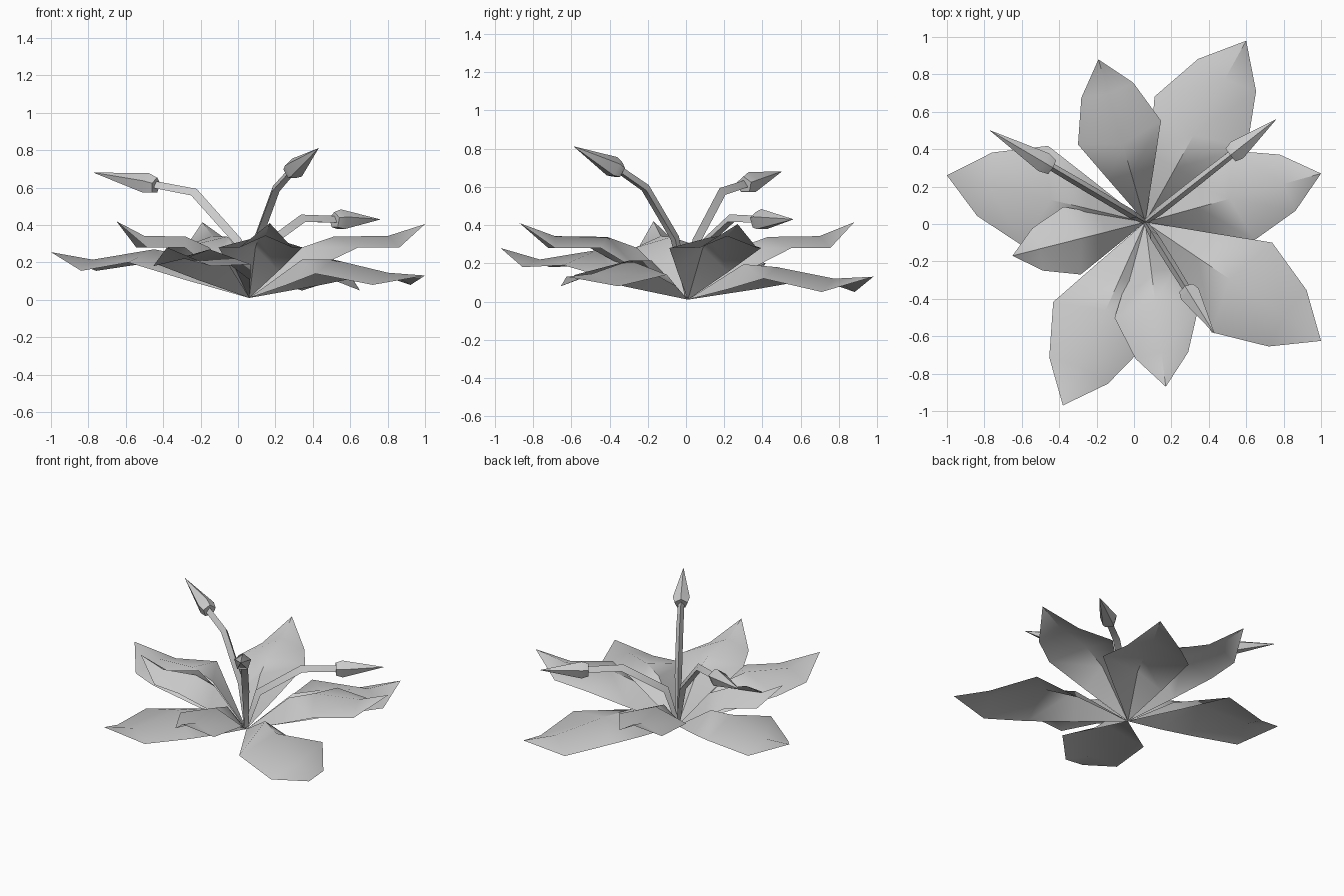
import bpy
import math
from mathutils import Vector

if "Cube" in bpy.data.objects:
    bpy.data.objects.remove(bpy.data.objects["Cube"])

ROOT = Vector((0.06, 0.01, 0.0))

grey = bpy.data.materials.new("pale_grey")
grey.use_nodes = True
COLOUR = (0.6, 0.6, 0.6, 1)
grey.diffuse_color = COLOUR
grey.node_tree.nodes["Principled BSDF"].inputs["Base Color"].default_value = COLOUR


def make_object(name, verts, faces):
    mesh = bpy.data.meshes.new(name)
    mesh.from_pydata(verts, [], faces)
    mesh.materials.append(grey)
    obj = bpy.data.objects.new(name, mesh)
    bpy.context.collection.objects.link(obj)
    bpy.ops.object.select_all(action="DESELECT")
    obj.select_set(True)
    bpy.context.view_layer.objects.active = obj
    bpy.ops.object.shade_smooth_by_angle(angle=math.radians(40))


def petal(name, tip, ridge_heights, edge1, edge2):
    """Ridged petal: root point, three rows of three points and a tip."""
    axis = Vector((tip[0], tip[1], 0)) - ROOT
    side = Vector((-axis.y, axis.x, 0))

    def at(along, across, z):
        return ROOT + axis * along + side * across + Vector((0, 0, z))

    rows = ((0.3, 0.3, 0.14, edge1 * 0.55), (0.55, 0.48, 0.255, edge1),
            (0.81, 0.79, 0.16, edge2))
    verts = [at(0, 0, 0.01)]
    for (along, ridge, half, edge), top in zip(rows, ridge_heights):
        verts += [at(along, half, edge), at(ridge, 0, top), at(along, -half, edge)]
    verts.append(at(1, 0, tip[2]))
    faces = [(0, 2, 1), (0, 3, 2)]
    for i in (1, 4):
        faces += [(i, i + 1, i + 4, i + 3), (i + 1, i + 2, i + 5, i + 4)]
    faces += [(7, 8, 10), (8, 9, 10)]
    make_object(name, verts, faces)


def tube(name, points, radii, sides, direction):
    """Rings swept along a radial path, given as (distance, height)."""
    out = Vector((math.cos(direction), math.sin(direction), 0))
    across = Vector((-out.y, out.x, 0))
    path = [ROOT + out * r + Vector((0, 0, z)) for r, z in points]
    verts, faces = [], []
    for i, (p, radius) in enumerate(zip(path, radii)):
        tangent = (path[min(i + 1, len(path) - 1)] - path[max(i - 1, 0)]).normalized()
        normal = tangent.cross(across)
        for k in range(sides):
            a = math.tau * k / sides + math.pi / 2
            verts.append(p + (across * math.cos(a) + normal * math.sin(a)) * radius)
    for i in range(len(path) - 1):
        for k in range(sides):
            n = (k + 1) % sides
            faces.append((i * sides + k, i * sides + n,
                          (i + 1) * sides + n, (i + 1) * sides + k))
    faces.append(tuple(reversed(range(sides))))
    make_object(name, verts, faces)


# Upper whorl of raised petals
for name, tip in (("back", (-0.19, 0.88, 0.415)), ("left", (1.0, 0.27, 0.405)),
                  ("front", (0.17, -0.87, 0.41)), ("right", (-0.65, -0.17, 0.42))):
    petal(name + "_upper_petal", tip, (0.28, 0.338, 0.342), 0.28, 0.28)

# Lower whorl of drooping petals
petal("back_left_lower_petal", (0.6, 0.98, 0.13), (0.195, 0.18, 0.12), 0.12, 0.05)
petal("front_left_lower_petal", (1.0, -0.625, 0.13), (0.215, 0.215, 0.145), 0.14, 0.08)
petal("front_right_lower_petal", (-0.38, -0.97, 0.28), (0.235, 0.27, 0.22), 0.19, 0.18)
petal("back_right_lower_petal", (-1.0, 0.26, 0.255), (0.235, 0.27, 0.215), 0.2, 0.155)

# Bent three-sided stems, each ending in a pointed bud
stems = (
    ("right", (-0.77, 0.5, 0.68), ((0, 0.02), (0.07, 0.31), (0.34, 0.57), (0.58, 0.61))),
    ("front", (0.43, -0.585, 0.81), ((0, 0.02), (0.08, 0.33), (0.26, 0.59), (0.42, 0.685))),
    ("left", (0.76, 0.56, 0.43), ((0, 0.02), (0.08, 0.27), (0.36, 0.43), (0.58, 0.425))),
)
for name, tip, path in stems:
    reach = Vector((tip[0], tip[1], 0)) - ROOT
    direction = math.atan2(reach.y, reach.x)
    tube(name + "_stem", path, (0.015, 0.027, 0.027, 0.024), 3, direction)
    start, end = Vector(path[-1]), Vector((reach.length, tip[2]))
    bud = [start.lerp(end, t) for t in (0, 0.14, 1)]
    tube(name + "_bud", bud, (0.045, 0.058, 0.001), 5, direction)
